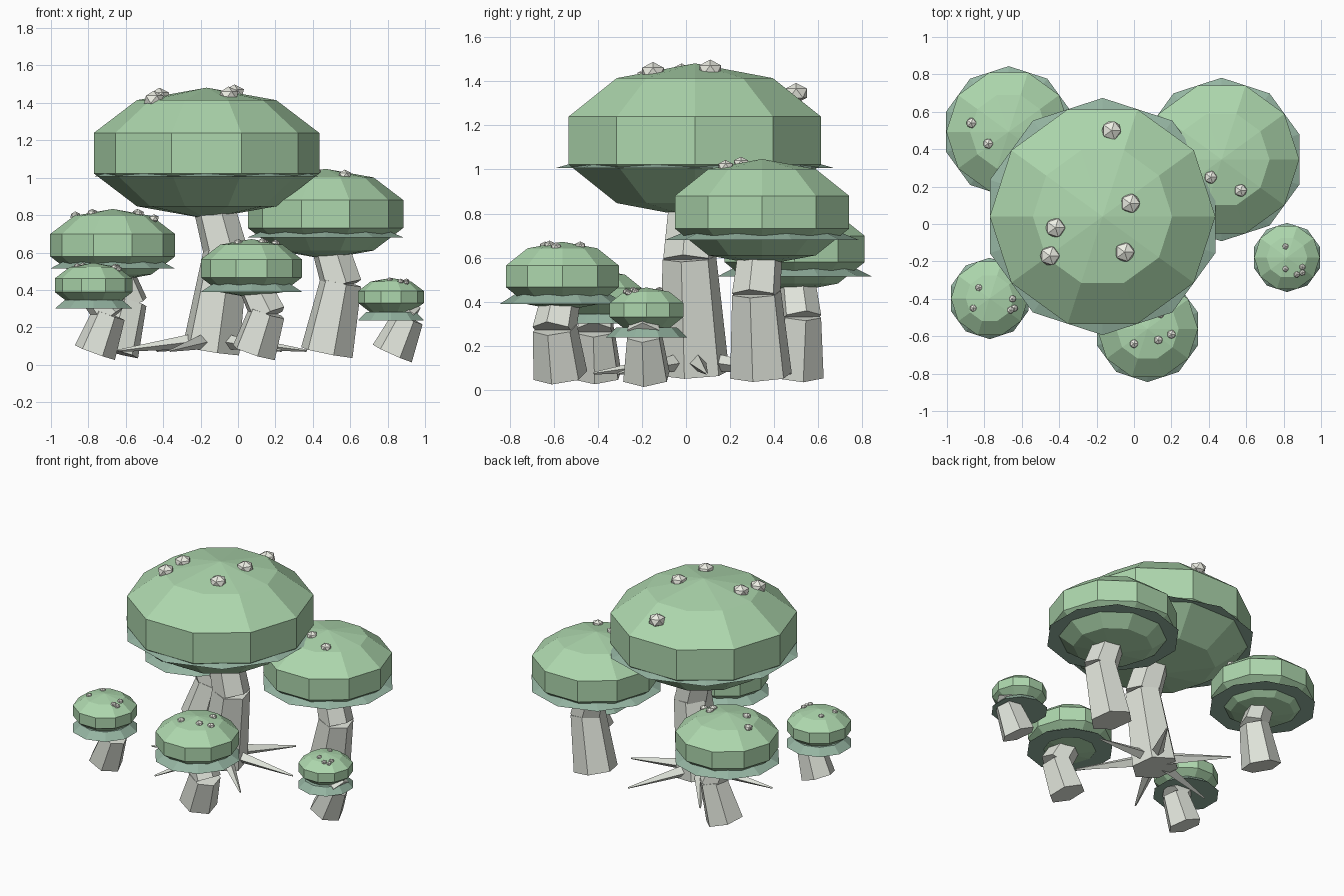
import bpy, math
from mathutils import Vector

if "Cube" in bpy.data.objects:
    bpy.data.objects.remove(bpy.data.objects["Cube"])


def material(name, rgb):
    m = bpy.data.materials.new(name)
    m.diffuse_color = (*rgb, 1)
    m.use_nodes = True
    m.node_tree.nodes["Principled BSDF"].inputs["Base Color"].default_value = m.diffuse_color
    return m


CAP = material("cap_green", (0.42, 0.68, 0.42))
SKIRT = material("skirt_green", (0.30, 0.46, 0.36))
STEM = material("stem_grey", (0.74, 0.77, 0.70))
SPOT = material("spot_cream", (0.85, 0.86, 0.78))


def finish(name, mat):
    o = bpy.context.object
    o.name = name
    o.data.materials.append(mat)
    return o


def tapered(name, a, b, r1, r2, sides, mat):
    """Tapered prism running from point a to point b."""
    a, b = Vector(a), Vector(b)
    d = b - a
    bpy.ops.mesh.primitive_cone_add(vertices=sides, radius1=r1, radius2=r2, depth=d.length,
                                    location=(a + b) / 2,
                                    rotation=d.to_track_quat('Z', 'Y').to_euler())
    return finish(name, mat)


def cap_height(r, R, rz):
    """Height of the faceted dome above its centre at radius r."""
    pts = [(math.cos(math.radians(t)) * R, math.sin(math.radians(t)) * rz) for t in (90, 54, 18)]
    for (r0, z0), (r1, z1) in zip(pts, pts[1:]):
        if r <= r1:
            return z0 + (z1 - z0) * (r - r0) / (r1 - r0)
    return pts[-1][1]


def mushroom(name, x, y, z, R, base, mid, r_base, r_mid, spot_r, spots):
    rz = 0.553 * R
    # cap: ten-sided flattened ball
    bpy.ops.mesh.primitive_uv_sphere_add(segments=10, ring_count=5, radius=1, location=(x, y, z),
                                         rotation=(0, 0, math.radians(18)))
    bpy.context.object.scale = (R, R, rz)
    finish(name + "_cap", CAP)
    # flared skirt under the cap
    tapered(name + "_skirt", (x, y, z - 0.125), (x, y, z - 0.08), R, R * 0.75, 10, SKIRT)
    # bent two-piece stem
    tapered(name + "_stem_lower", base, mid, r_base, r_mid, 6, STEM)
    m = Vector(mid)
    top = Vector((x, y, z - rz * 0.4))
    start = m - (top - m).normalized() * 0.02
    tapered(name + "_stem_upper", start, top, r_mid * 0.98, r_mid * 0.85, 6, STEM)
    # spots sitting on the dome
    for i, (sx, sy) in enumerate(spots):
        h = cap_height(math.hypot(sx - x, sy - y), R, rz)
        bpy.ops.mesh.primitive_ico_sphere_add(subdivisions=1, radius=spot_r, location=(sx, sy, z + h))
        bpy.context.object.scale.z = 0.8
        finish(f"{name}_spot_{i + 1}", SPOT)


mushroom("main", -0.168, 0.04, 1.131, 0.634, (-0.145, 0.04, 0.075), (-0.065, 0.015, 0.60), 0.16, 0.125, 0.058,
         [(-0.12, 0.50), (-0.02, 0.11), (-0.42, -0.02), (-0.05, -0.15), (-0.45, -0.17)])
mushroom("back_right", 0.468, 0.345, 0.806, 0.437, (0.475, 0.34, 0.065), (0.55, 0.32, 0.44), 0.145, 0.115, 0.038,
         [(0.41, 0.25), (0.57, 0.18)])
mushroom("back_left", -0.67, 0.493, 0.639, 0.351, (-0.655, 0.50, 0.07), (-0.58, 0.52, 0.34), 0.13, 0.097, 0.03,
         [(-0.87, 0.54), (-0.78, 0.43), (-0.53, 0.45), (-0.45, 0.44), (-0.54, 0.50)])
mushroom("front", 0.072, -0.561, 0.515, 0.284, (0.085, -0.57, 0.065), (0.155, -0.595, 0.28), 0.125, 0.103, 0.026,
         [(0.0, -0.64), (0.13, -0.62), (0.20, -0.59), (0.14, -0.48)])
mushroom("front_left", -0.772, -0.398, 0.425, 0.2175, (-0.765, -0.40, 0.065), (-0.69, -0.41, 0.27), 0.115, 0.09, 0.021,
         [(-0.83, -0.34), (-0.86, -0.45), (-0.65, -0.40), (-0.66, -0.46), (-0.64, -0.45)])
mushroom("right_small", 0.818, -0.179, 0.362, 0.185, (0.825, -0.18, 0.06), (0.91, -0.19, 0.25), 0.115, 0.085, 0.018,
         [(0.81, -0.12), (0.81, -0.24), (0.87, -0.27), (0.90, -0.23), (0.90, -0.26)])

# spiky roots around the main stem
for i, deg in enumerate((6, 59, 125, 191, 244, 317)):
    c, s = math.cos(math.radians(deg)), math.sin(math.radians(deg))
    tapered(f"root_{i + 1}", (-0.14 + 0.06 * c, 0.04 + 0.06 * s, 0.13),
            (-0.14 + 0.51 * c, 0.04 + 0.51 * s, 0.075), 0.045, 0.006, 4, STEM)
